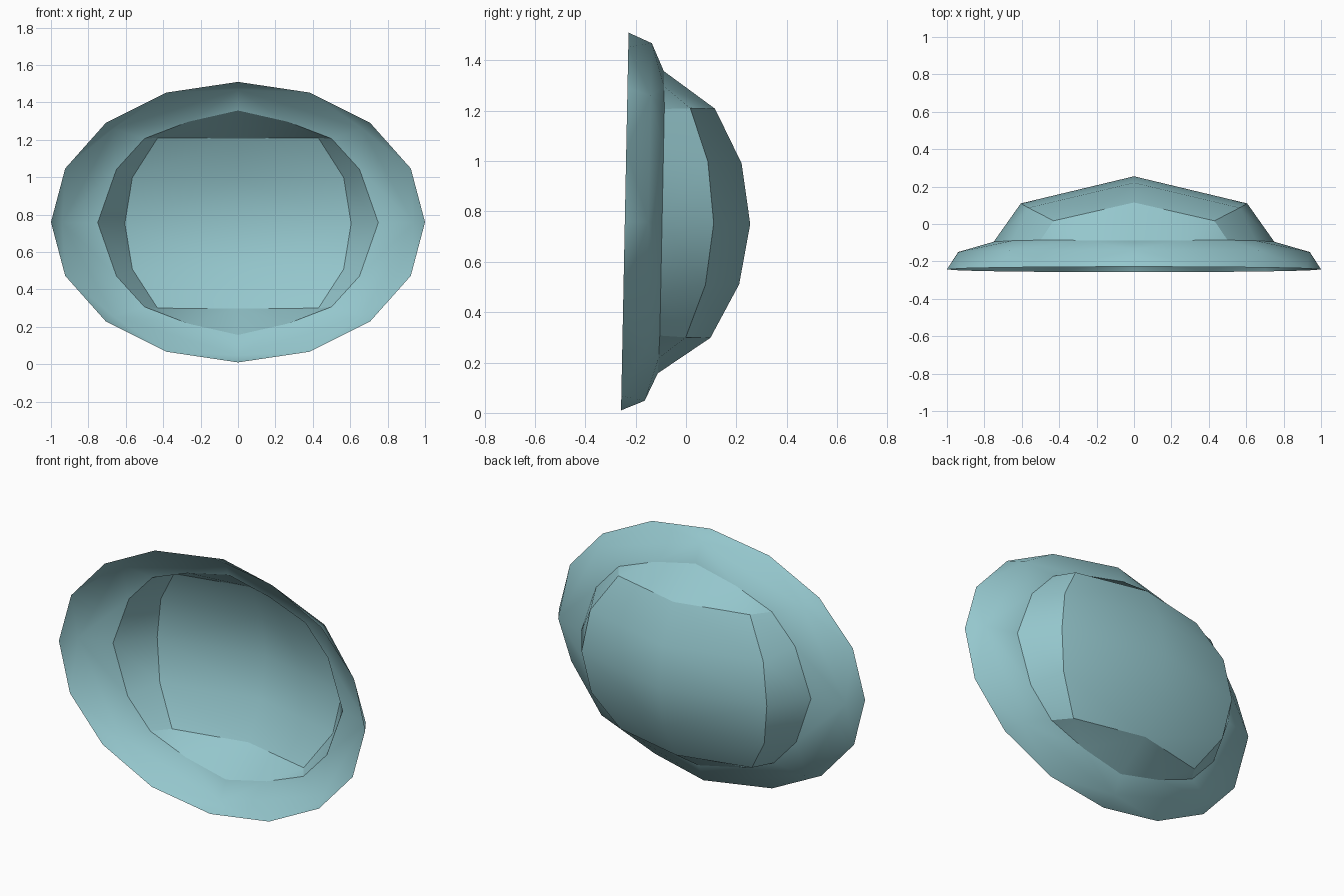
import bpy, bmesh, math

cube = bpy.data.objects.get("Cube")
if cube:
    bpy.data.objects.remove(cube, do_unlink=True)

# Single glaze colour
mat = bpy.data.materials.new("pale_teal")
colour = (0.30, 0.57, 0.61, 1)
mat.diffuse_color = colour
mat.use_nodes = True
bsdf = mat.node_tree.nodes["Principled BSDF"]
bsdf.inputs["Base Color"].default_value = colour
bsdf.inputs["Roughness"].default_value = 0.7


def oval(steps, width, height, y):
    """Quarter of an elliptical ring, from the side to the top."""
    angles = [math.pi / 2 * i / steps for i in range(steps + 1)]
    return [(width * math.cos(a), y, height * math.sin(a)) for a in angles]


# One quarter of the shell as rings of points around the middle
rings = {
    "r": oval(4, 1, 0.75, -0.243),
    "m": oval(2, 0.94, 0.71, -0.15),
    "c": [(0.75, -0.095, 0), (0.65, -0.095, 0.285), (0.5, -0.095, 0.45),
          (0.265, -0.098, 0.54), (0, -0.1, 0.6)],
    "b": [(0.605, 0.11, 0), (0.565, 0.082, 0.245), (0.43, 0.008, 0.455)],
    "s": [(0, 0.255, 0), (0, 0.216, 0.24), (0, 0.106, 0.455)],
}
# Lip, sloping collar, bowl wall and curved back
patches = ("r0 r1 m0, r1 m1 m0, r1 r2 m1, r2 r3 m1, r3 m2 m1, r3 r4 m2, "
           "m0 m1 c1, m0 c1 c0, m1 c2 c1, m1 c3 c2, m1 m2 c3, m2 c4 c3, "
           "c0 c1 b1 b0, c1 c2 b2 b1, c2 c3 b2, c3 s2 b2, c3 c4 s2, "
           "b0 b1 s1 s0, b1 b2 s2 s1")

bm = bmesh.new()
verts = {}
for name, points in rings.items():
    for i, p in enumerate(points):
        verts[f"{name}{i}"] = bm.verts.new(p)
for patch in patches.split(", "):
    face = bm.faces.new([verts[key] for key in patch.split()])
    face.normal_update()
    if face.normal.y < 0:
        face.normal_flip()

mesh = bpy.data.meshes.new("bowl_shell")
bm.to_mesh(mesh)
bm.free()
mesh.materials.append(mat)
bowl = bpy.data.objects.new("bowl_shell", mesh)
bpy.context.collection.objects.link(bowl)

# Mirror the quarter sideways and vertically
mirror = bowl.modifiers.new("quarters", "MIRROR")
mirror.use_axis = (True, False, True)
mirror.merge_threshold = 0.001
bpy.ops.object.select_all(action="DESELECT")
bpy.context.view_layer.objects.active = bowl
bowl.select_set(True)
bpy.ops.object.modifier_apply(modifier=mirror.name)
bpy.ops.object.shade_smooth_by_angle(angle=math.radians(30))

# Stand it on its edge with a slight lean
bowl.rotation_euler.x = -0.02
bowl.location.z = 0.755
